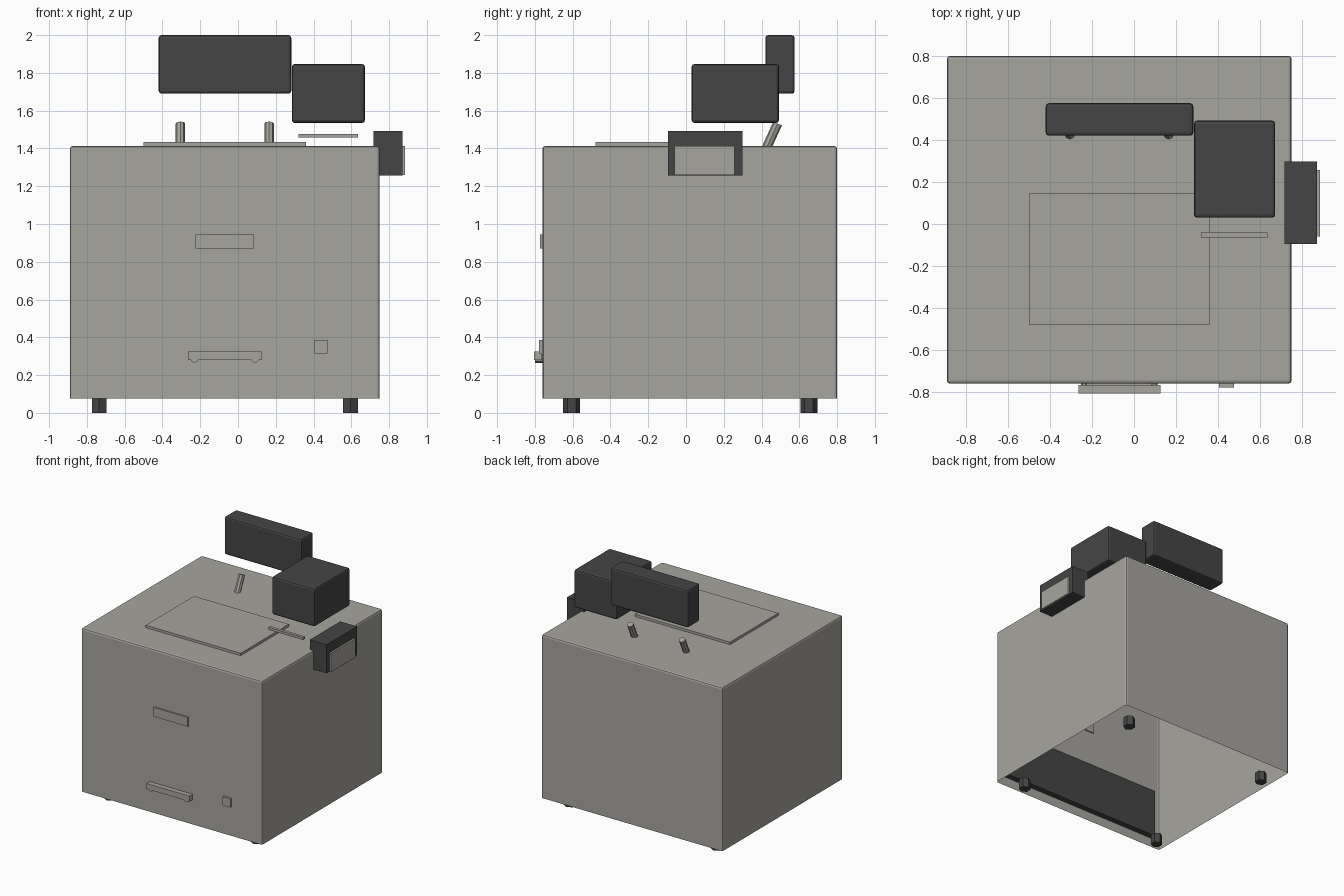
import bpy, bmesh
from mathutils import Vector

cube = bpy.data.objects.get("Cube")
if cube:
    bpy.data.objects.remove(cube, do_unlink=True)


def material(name, rgb):
    mat = bpy.data.materials.new(name)
    mat.use_nodes = True
    mat.diffuse_color = (*rgb, 1)
    mat.node_tree.nodes["Principled BSDF"].inputs["Base Color"].default_value = (*rgb, 1)
    return mat


LIGHT = material("warm_grey", (0.39, 0.375, 0.345))
DARK = material("charcoal", (0.06, 0.06, 0.06))


def finish(bm, name, mat):
    mesh = bpy.data.meshes.new(name)
    bm.normal_update()
    bm.to_mesh(mesh)
    bm.free()
    mesh.materials.append(mat)
    obj = bpy.data.objects.new(name, mesh)
    bpy.context.collection.objects.link(obj)
    return obj


def box(name, mat, x, y, z, bevel=0, open_bottom=False):
    """Box from axis ranges, with an optional chamfer or open underside."""
    bm = bmesh.new()
    bmesh.ops.create_cube(bm, size=1)
    for v in bm.verts:
        v.co = [r[0] if c < 0 else r[1] for c, r in zip(v.co, (x, y, z))]
    if open_bottom:
        bm.normal_update()
        under = [f for f in bm.faces if f.normal.z < -0.9]
        bmesh.ops.delete(bm, geom=under, context="FACES")
    if bevel:
        edges = [e for e in bm.edges if not e.is_boundary]
        bmesh.ops.bevel(bm, geom=edges, offset=bevel, segments=2,
                        profile=0.5, affect="EDGES", clamp_overlap=True)
    return finish(bm, name, mat)


def rod(name, mat, start, end, radius, sides):
    """Prism running between two points."""
    start, end = Vector(start), Vector(end)
    axis = end - start
    bm = bmesh.new()
    bmesh.ops.create_cone(bm, cap_ends=True, segments=sides, radius1=radius,
                          radius2=radius, depth=axis.length)
    matrix = axis.to_track_quat("Z", "Y").to_matrix().to_4x4()
    matrix.translation = (start + end) / 2
    bm.transform(matrix)
    return finish(bm, name, mat)


# Cabinet shell and the panel behind its front wall
box("cabinet", LIGHT, (-0.89, 0.75), (-0.76, 0.80), (0.075, 1.413), 0.015, True)
box("inner_front_panel", DARK, (-0.81, 0.67), (-0.758, -0.71), (0.15, 0.55))

# Hexagonal feet
for side, x in (("right", -0.735), ("left", 0.595)):
    for end, y in (("front", -0.605), ("back", 0.65)):
        rod(f"{end}_{side}_foot", DARK, (x, y, 0), (x, y, 0.08), 0.045, 6)

# Front fittings
box("front_plate", LIGHT, (-0.225, 0.085), (-0.772, -0.75), (0.87, 0.945))
box("front_handle", LIGHT, (-0.265, 0.125), (-0.806, -0.765), (0.28, 0.325))
for side, x in (("right", -0.23), ("left", 0.09)):
    rod(f"{side}_handle_mount", LIGHT, (x, -0.80, 0.287), (x, -0.75, 0.287), 0.022, 8)
box("front_button", LIGHT, (0.405, 0.475), (-0.778, -0.75), (0.315, 0.385))

# Top fittings
box("lid_plate", LIGHT, (-0.50, 0.36), (-0.48, 0.145), (1.40, 1.433))
box("paper_bar", LIGHT, (0.32, 0.635), (-0.065, -0.04), (1.457, 1.477))
for side, x in (("right", -0.305), ("left", 0.165)):
    rod(f"{side}_display_post", LIGHT, (x, 0.425, 1.40), (x, 0.485, 1.532), 0.025, 8)
box("display_housing", DARK, (-0.42, 0.282), (0.42, 0.575), (1.69, 2.0), 0.015)
box("printer_housing", DARK, (0.285, 0.672), (0.03, 0.492), (1.535, 1.847), 0.015)

# Side reader
box("side_reader", DARK, (0.717, 0.87), (-0.095, 0.298), (1.258, 1.492))
box("side_reader_plate", LIGHT, (0.86, 0.885), (-0.06, 0.258), (1.259, 1.412))
